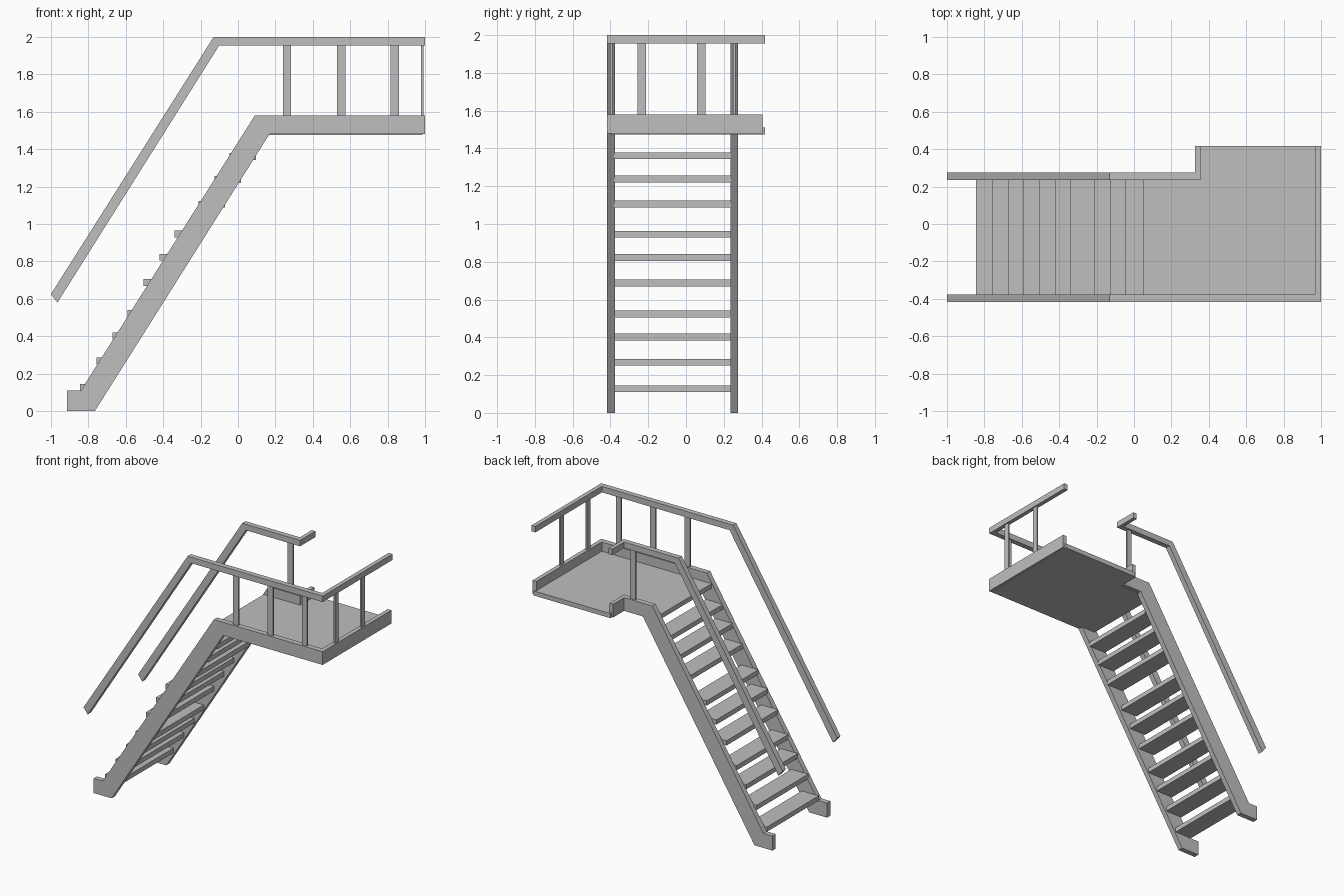
import bpy
import bmesh
from mathutils import Vector

cube = bpy.data.objects.get("Cube")
if cube:
    bpy.data.objects.remove(cube, do_unlink=True)

grey = bpy.data.materials.new("plain grey")
grey.use_nodes = True
grey.diffuse_color = (0.52, 0.52, 0.52, 1)
grey.node_tree.nodes["Principled BSDF"].inputs["Base Color"].default_value = grey.diffuse_color


def prism(name, outline, start, depth):
    """Extrude a closed outline of 3D points made by start(u, v) along depth."""
    bm = bmesh.new()
    face = bm.faces.new([bm.verts.new(start(u, v)) for u, v in outline])
    new = bmesh.ops.extrude_face_region(bm, geom=[face])["geom"]
    bmesh.ops.translate(bm, vec=Vector(depth),
                        verts=[g for g in new if isinstance(g, bmesh.types.BMVert)])
    bmesh.ops.recalc_face_normals(bm, faces=bm.faces)
    mesh = bpy.data.meshes.new(name)
    bm.to_mesh(mesh)
    bm.free()
    mesh.materials.append(grey)
    obj = bpy.data.objects.new(name, mesh)
    bpy.context.collection.objects.link(obj)
    return obj


def side_board(name, outline, y0, y1):
    return prism(name, outline, lambda x, z: (x, y0, z), (0, y1 - y0, 0))


def box(name, x0, x1, y0, y1, z0, z1):
    return side_board(name, [(x0, z0), (x1, z0), (x1, z1), (x0, z1)], y0, y1)


# Main levels and board positions
FLOOR, FASCIA, RAIL, TOP = 1.48, 1.58, 1.955, 2.0
FRONT = (-0.417, -0.377)
BACK = (0.235, 0.275)
END, JOG = 1.0, 0.355

# Stringers with level fascia, and sloping handrails, on both sides
for side, (y0, y1), x_end in (("right", FRONT, END), ("left", BACK, JOG)):
    side_board(side + "_stringer",
               [(-0.915, 0), (-0.765, 0), (0.168, FLOOR), (x_end, FLOOR),
                (x_end, FASCIA), (0.09, FASCIA), (-0.84, 0.11), (-0.915, 0.11)], y0, y1)
    side_board(side + "_handrail",
               [(-1, 0.625), (-0.965, 0.58), (-0.1, RAIL), (x_end, RAIL),
                (x_end, TOP), (-0.13, TOP)], y0, y1)

# Boards and rails crossing the platform end and the side opening
for part, z0, z1, y_end in (("fascia", FLOOR, FASCIA, 0.405), ("handrail", RAIL, TOP, 0.417)):
    box("end_" + part, 0.968, END, FRONT[0], y_end, z0, z1)
    box("opening_" + part, 0.325, JOG, BACK[0], y_end, z0, z1)

# Platform floor
prism("platform_floor",
      [(0.05, -0.395), (0.985, -0.395), (0.985, 0.417), (0.34, 0.417), (0.34, 0.25), (0.05, 0.25)],
      lambda x, y: (x, y, 1.475), (0, 0, 0.035))

# Flat baluster posts
WIDE, THIN = 0.022, 0.006
posts = [(x, -0.396, WIDE, THIN) for x in (0.262, 0.552, 0.838)]
posts += [(0.985, y, THIN, WIDE) for y in (-0.235, 0.08)]
posts.append((0.262, 0.255, WIDE, THIN))
for i, (x, y, dx, dy) in enumerate(posts):
    box(f"baluster_{i + 1}", x - dx, x + dx, y - dy, y + dy, FASCIA - 0.01, RAIL + 0.01)

# Stair treads: front edge and underside height
treads = [(-0.845, 0.11), (-0.757, 0.25), (-0.67, 0.383), (-0.59, 0.505), (-0.505, 0.67),
          (-0.42, 0.805), (-0.34, 0.928), (-0.21, 1.088), (-0.125, 1.22), (-0.045, 1.343)]
for i, (x, z) in enumerate(treads):
    box(f"tread_{i + 1}", x, x + 0.14, FRONT[1] - 0.003, BACK[0] + 0.003, z, z + 0.036)
